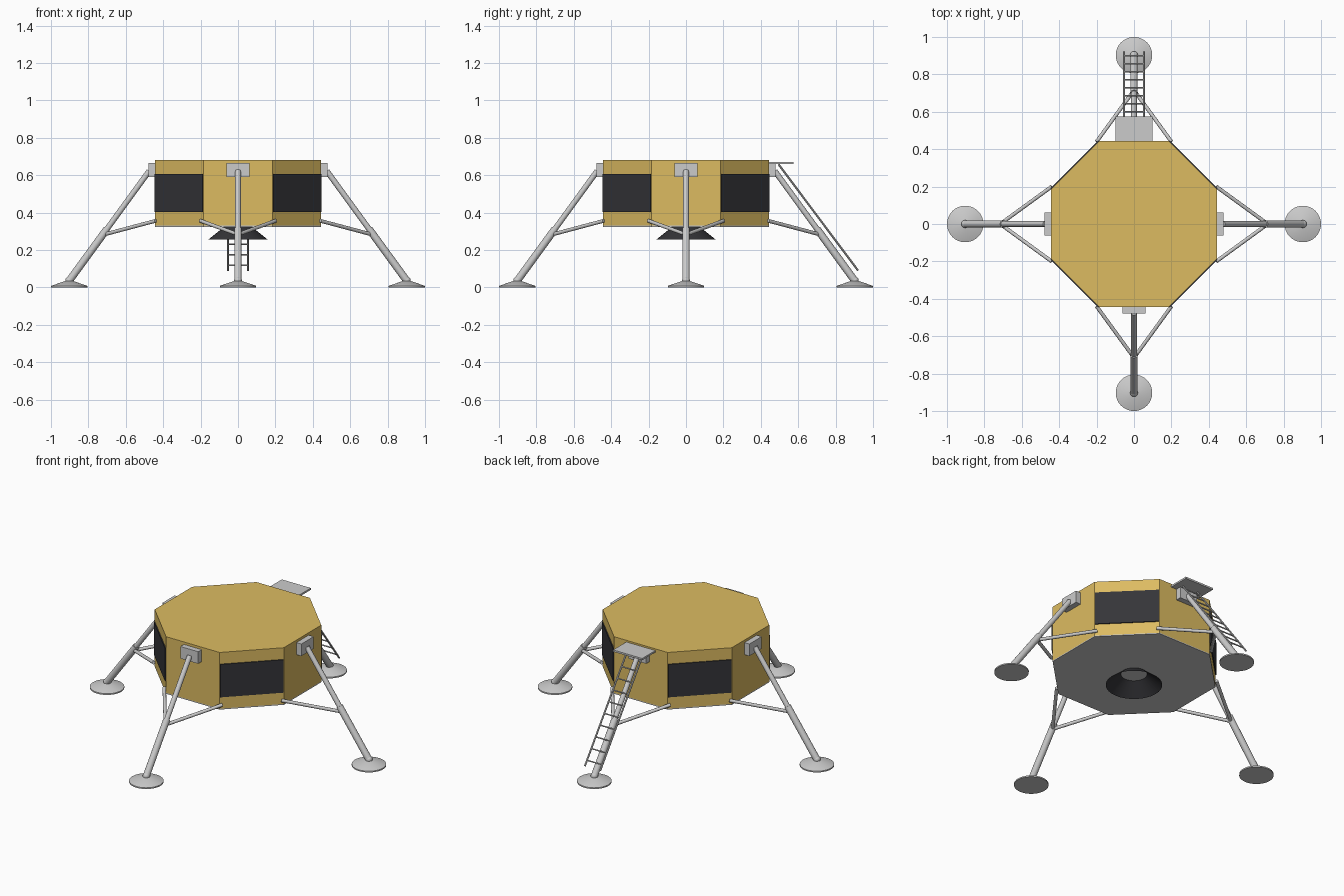
import bpy
import math
from mathutils import Vector, Matrix

if "Cube" in bpy.data.objects:
    bpy.data.objects.remove(bpy.data.objects["Cube"])


def material(name, rgb):
    m = bpy.data.materials.new(name)
    m.diffuse_color = (*rgb, 1)
    m.use_nodes = True
    m.node_tree.nodes["Principled BSDF"].inputs["Base Color"].default_value = m.diffuse_color
    return m


gold = material("gold_foil", (0.72, 0.5, 0.12))
dark = material("dark_panel", (0.035, 0.035, 0.04))


def finish(name, mat=None, smooth=False):
    ob = bpy.context.object
    ob.name = name
    if mat:
        ob.data.materials.append(mat)
    if smooth:
        bpy.ops.object.shade_smooth_by_angle(angle=math.radians(35))
    return ob


def box(name, center, size, angle=0, mat=None):
    turn = Matrix.Rotation(angle, 3, 'Z')
    bpy.ops.mesh.primitive_cube_add(size=1, location=turn @ Vector(center), rotation=(0, 0, angle))
    bpy.context.object.scale = size
    return finish(name, mat)


def rod(name, a, b, r, angle=0, sides=12):
    turn = Matrix.Rotation(angle, 3, 'Z')
    a, b = turn @ Vector(a), turn @ Vector(b)
    d = b - a
    bpy.ops.mesh.primitive_cylinder_add(vertices=sides, radius=r, depth=d.length, location=(a + b) / 2,
                                        rotation=d.to_track_quat('Z', 'Y').to_euler())
    return finish(name, smooth=sides > 8)


def cone(name, r1, r2, z1, z2, center=(0, 0), sides=32, cap='NGON', mat=None, angle=0):
    bpy.ops.mesh.primitive_cone_add(vertices=sides, radius1=r1, radius2=r2, depth=z2 - z1, end_fill_type=cap,
                                    location=(*center, (z1 + z2) / 2), rotation=(0, 0, angle))
    return finish(name, mat, sides > 8)


# Octagonal body with a thin base plate
APOTHEM = 0.445
R = APOTHEM / math.cos(math.pi / 8)
cone("body", R, R, 0.33, 0.68, sides=8, mat=gold, angle=math.pi / 8)
cone("base_plate", R, R, 0.324, 0.33, sides=8, angle=math.pi / 8)

# Open engine bell
cone("engine_bell", 0.16, 0.07, 0.255, 0.327, cap='NOTHING', mat=dark)

for i, side in enumerate(("right", "back", "left", "front")):
    ang = i * math.pi / 2
    # Dark panel on each diagonal face
    box(f"side_panel_{i + 1}", (APOTHEM, 0, 0.505), (0.012, 0.362, 0.205), ang + math.pi / 4, dark)

    # Landing leg: bracket, main strut, braces and foot pad
    box(f"{side}_leg_bracket", (0.4605, 0, 0.627), (0.037, 0.122, 0.075), ang)
    top, knee, ankle = Vector((0.475, 0, 0.622)), Vector((0.7, 0, 0.313)), Vector((0.902, 0, 0.036))
    rod(f"{side}_leg_upper", top, knee, 0.015, ang, 16)
    rod(f"{side}_leg_lower", knee, ankle, 0.02, ang, 16)
    for s in (-1, 1):
        rod(f"{side}_leg_brace", (0.44, s * 0.2, 0.356), (0.715, 0, 0.283), 0.01, ang)
    x, y = 0.9025 * math.cos(ang), 0.9025 * math.sin(ang)
    cone(f"{side}_foot_rim", 0.0975, 0.0975, 0, 0.008, (x, y))
    cone(f"{side}_foot_top", 0.0975, 0.025, 0.008, 0.033, (x, y))
    bpy.ops.mesh.primitive_uv_sphere_add(segments=16, ring_count=8, radius=0.021, location=(x, y, 0.037))
    finish(f"{side}_ankle", smooth=True)

# Porch and ladder above the back leg
box("porch", (0, 0.507, 0.664), (0.2, 0.135, 0.011))
ladder_top, ladder_foot = Vector((0, 0.495, 0.658)), Vector((0, 0.92, 0.09))
for s in (-1, 1):
    off = Vector((s * 0.053, 0, 0))
    rod("ladder_rail", ladder_top + off, ladder_foot + off, 0.0055, sides=8)
for k in range(10):
    p = ladder_top.lerp(ladder_foot, (k + 0.5) / 10)
    rod("ladder_rung", p - Vector((0.053, 0, 0)), p + Vector((0.053, 0, 0)), 0.004, sides=8)
